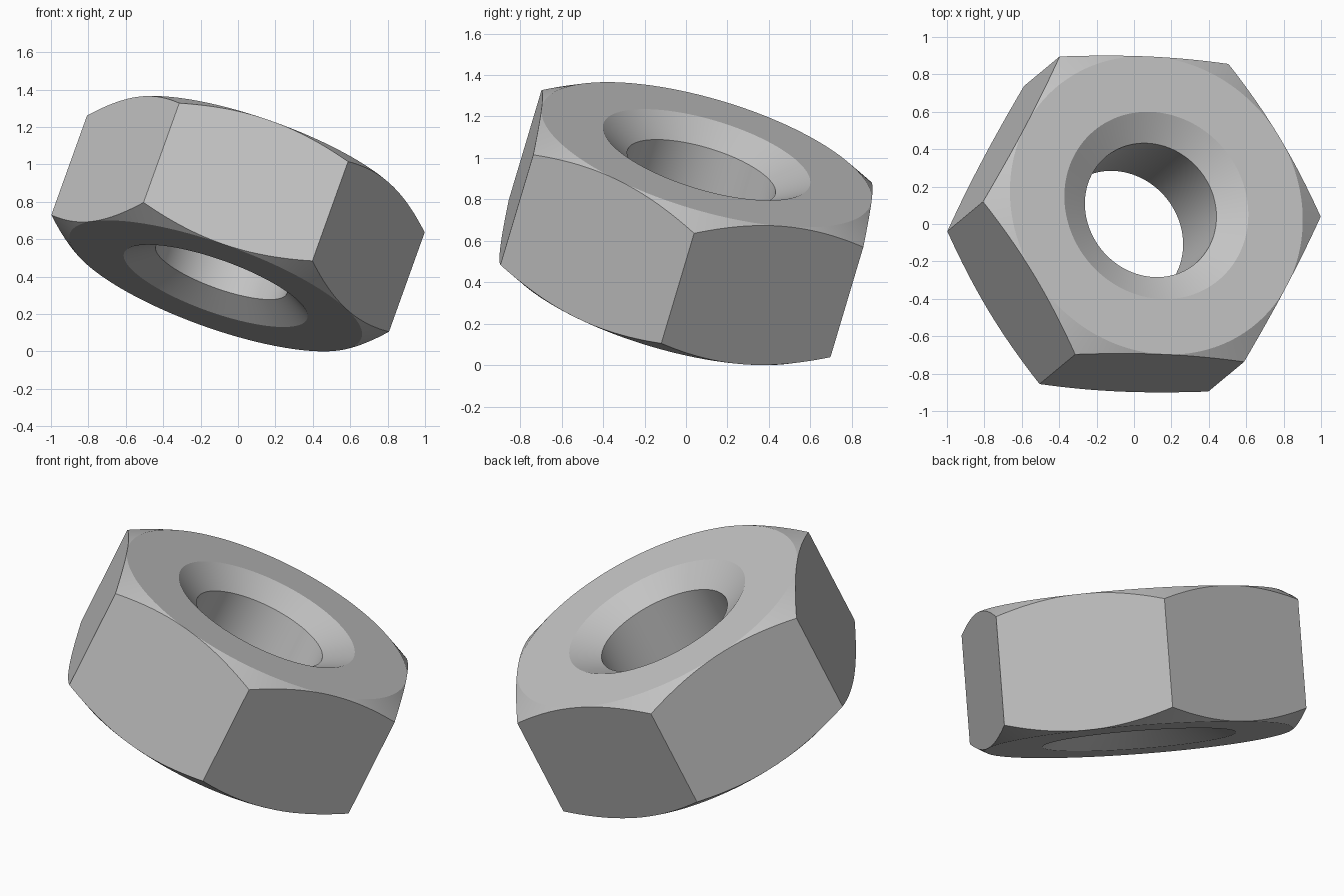
import bpy
import bmesh
from math import cos, radians, tan, tau
from mathutils import Matrix, Vector

cube = bpy.data.objects.get("Cube")
if cube:
    bpy.data.objects.remove(cube)

SEGMENTS = 192          # multiple of twelve, so corners and flat centres get a column
CORNER = 0.956          # hexagon radius at the corners
FLAT = CORNER * cos(radians(30))
HALF = 0.367            # half the thickness
BORE, BORE_HALF = 0.372, 0.274
RIM = 0.52              # outer radius of the countersink

steel = bpy.data.materials.new("plain_grey")
steel.use_nodes = True
grey = (0.55, 0.55, 0.55, 1)
steel.diffuse_color = grey
steel.node_tree.nodes["Principled BSDF"].inputs["Base Color"].default_value = grey


def section(angle):
    """Closed (radius, height) section of the nut at one angle."""
    off_centre = angle % (tau / 6) - tau / 12
    radius = FLAT / cos(off_centre)
    edge = HALF - (radius - FLAT) * tan(radians(30))
    upper = [(BORE, BORE_HALF), (RIM, HALF), (FLAT, HALF), (radius, edge)]
    return upper + [(r, -h) for r, h in reversed(upper)]


# Sweep the section around the axis; the outside follows the hexagon
bm = bmesh.new()
rings = []
for i in range(SEGMENTS):
    angle = tau * i / SEGMENTS
    turn = Matrix.Rotation(angle, 3, "Z")
    rings.append([bm.verts.new(turn @ Vector((r, 0, h))) for r, h in section(angle)])
for i, ring in enumerate(rings):
    after = rings[(i + 1) % SEGMENTS]
    for j in range(len(ring)):
        k = (j + 1) % len(ring)
        bm.faces.new((ring[j], ring[k], after[k], after[j]))
bmesh.ops.remove_doubles(bm, verts=bm.verts, dist=0.00002)
bmesh.ops.recalc_face_normals(bm, faces=bm.faces)

# Tilt the nut so that it rests on its lower rim
axis = Vector((0.325, 0.27, 0.905)).normalized()
side = axis.cross(Vector((0.905, -0.04, -0.3125))).normalized()
corner = side.cross(axis)
tilt = Matrix((corner, side, axis)).transposed()
bm.transform(tilt.to_4x4())
bm.transform(Matrix.Translation((0, 0, -min(v.co.z for v in bm.verts))))

mesh = bpy.data.meshes.new("hex_nut")
bm.to_mesh(mesh)
bm.free()
mesh.materials.append(steel)
nut = bpy.data.objects.new("hex_nut", mesh)
bpy.context.collection.objects.link(nut)
bpy.context.view_layer.objects.active = nut
nut.select_set(True)
bpy.ops.object.shade_smooth_by_angle(angle=radians(20))
